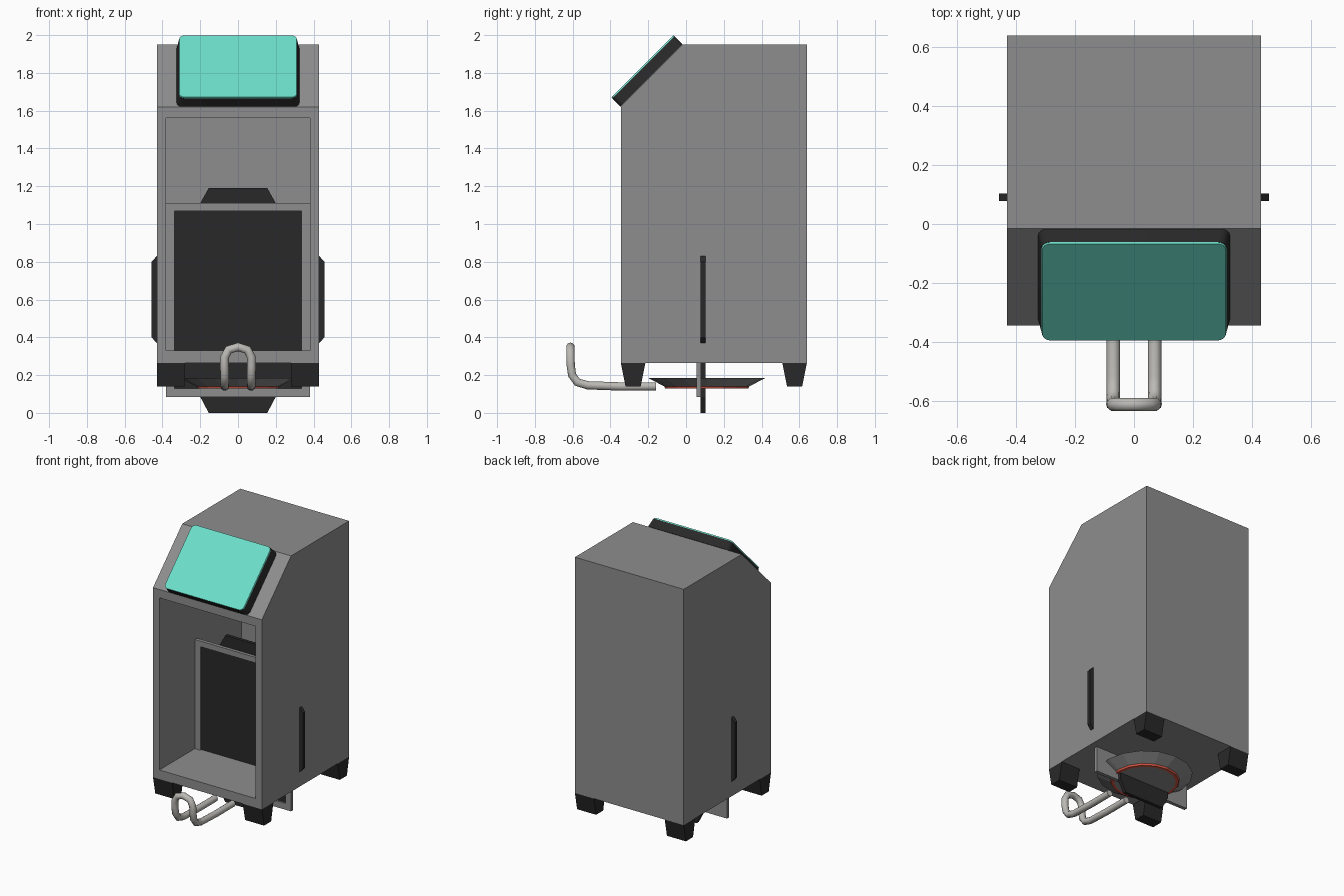
import bpy, bmesh, math
from mathutils import Matrix, Vector

if "Cube" in bpy.data.objects:
    bpy.data.objects.remove(bpy.data.objects["Cube"])


def material(name, rgb):
    m = bpy.data.materials.new(name)
    m.use_nodes = True
    color = (*rgb, 1)
    m.diffuse_color = color
    m.node_tree.nodes["Principled BSDF"].inputs["Base Color"].default_value = color
    return m


GREY = material("casing grey", (0.27, 0.27, 0.27))
DARK = material("dark rubber", (0.022, 0.022, 0.022))
CYAN = material("screen turquoise", (0.15, 0.74, 0.59))
RED = material("heater red", (0.7, 0.1, 0.06))
STEEL = material("polished steel", (0.5, 0.49, 0.46))


def finish(name, bm, *mats):
    bmesh.ops.recalc_face_normals(bm, faces=bm.faces)
    mesh = bpy.data.meshes.new(name)
    bm.to_mesh(mesh)
    bm.free()
    obj = bpy.data.objects.new(name, mesh)
    bpy.context.collection.objects.link(obj)
    for m in mats:
        mesh.materials.append(m)
    return obj


def smooth(obj, degrees):
    bpy.ops.object.select_all(action="DESELECT")
    obj.select_set(True)
    bpy.context.view_layer.objects.active = obj
    bpy.ops.object.shade_smooth_by_angle(angle=math.radians(degrees))


def prism(points, axis, start, end):
    """Extrude an outline along x (outline is y, z) or y (outline is x, z)."""
    bm = bmesh.new()
    place = (lambda a, b: (start, a, b)) if axis == "x" else (lambda a, b: (a, start, b))
    face = bm.faces.new([bm.verts.new(place(a, b)) for a, b in points])
    geom = bmesh.ops.extrude_face_region(bm, geom=[face])["geom"]
    step = Vector((end - start, 0, 0)) if axis == "x" else Vector((0, end - start, 0))
    bmesh.ops.translate(bm, vec=step, verts=[v for v in geom if isinstance(v, bmesh.types.BMVert)])
    bmesh.ops.recalc_face_normals(bm, faces=bm.faces)
    return bm


def recess(bm, face, half_x, low, high, depth):
    """Inset a front face to the given rectangle and push it back."""
    bmesh.ops.inset_individual(bm, faces=[face], thickness=0.02)
    middle = face.calc_center_median().z
    for v in face.verts:
        v.co.x = math.copysign(half_x, v.co.x)
        v.co.z = high if v.co.z > middle else low
    floor = bmesh.ops.extrude_discrete_faces(bm, faces=[face])["faces"][0]
    old = [e for e in bm.edges if e.is_boundary and e not in floor.edges[:]]
    bmesh.ops.translate(bm, vec=(0, depth, 0), verts=floor.verts)
    bmesh.ops.bridge_loops(bm, edges=old + floor.edges[:])
    return floor


def front_face(bm):
    return min(bm.faces, key=lambda f: f.calc_center_median().y + abs(f.normal.y + 1) * 9)


# Casing with sloped brow and open front
bm = prism([(-0.345, 0.265), (0.64, 0.265), (0.64, 1.95), (-0.015, 1.95), (-0.345, 1.62)],
           "x", -0.43, 0.43)
recess(bm, front_face(bm), 0.38, 0.33, 1.56, 0.925)
finish("casing", bm, GREY)

# Framed filter plate standing through the casing floor
bm = prism([(-0.38, 0.085), (0.38, 0.085), (0.38, 1.11), (-0.38, 1.11)], "y", 0.055, 0.08)
panel = recess(bm, front_face(bm), 0.335, 0.13, 1.07, 0.012)
panel.material_index = 1
finish("filter_frame", bm, GREY, DARK)

# Dark crossed brackets with tapered ends behind the frame
upright = [(-0.155, 0), (0.155, 0), (0.2, 0.085), (0.2, 1.11),
           (0.155, 1.19), (-0.155, 1.19), (-0.2, 1.11), (-0.2, 0.085)]
crossbar = [(-0.458, 0.4), (-0.43, 0.37), (0.43, 0.37), (0.458, 0.4),
            (0.458, 0.8), (0.43, 0.83), (-0.43, 0.83), (-0.458, 0.8)]
finish("upright_bracket", prism(upright, "y", 0.077, 0.102), DARK)
finish("cross_bracket", prism(crossbar, "y", 0.078, 0.103), DARK)

# Four tapered feet
foot_profile = [(-0.065, 0.265), (0.065, 0.265), (0.04, 0.14), (-0.04, 0.14)]
for side, sx in (("left", 1), ("right", -1)):
    for end, y in (("front", -0.28), ("back", 0.575)):
        outline = [(y + dy, z) for dy, z in foot_profile]
        finish(f"{end}_{side}_foot", prism(outline, "x", sx * 0.28, sx * 0.43), DARK)

# Screen block with rounded corners, lying on the sloped brow
slope = Matrix.Translation((0, -0.183, 1.787)) @ Matrix.Rotation(math.radians(45), 4, "X")


def screen_slab(name, low, high, half_low, half_high, half_len, mat):
    bm = bmesh.new()
    bmesh.ops.create_cube(bm, size=2)
    upright_edges = [e for e in bm.edges if abs(e.verts[0].co.z - e.verts[1].co.z) > 1]
    bmesh.ops.scale(bm, vec=(half_low, half_len, 1), verts=bm.verts)
    bmesh.ops.bevel(bm, geom=upright_edges, offset=0.03, segments=4, profile=0.5, affect="EDGES")
    for v in bm.verts:
        if v.co.z > 0:
            v.co.x *= half_high / half_low
        v.co.z = high if v.co.z > 0 else low
    bm.transform(slope)
    smooth(finish(name, bm, mat), 30)


screen_slab("screen_housing", -0.002, 0.06, 0.325, 0.313, 0.233, DARK)
screen_slab("screen_glass", 0.06, 0.068, 0.313, 0.311, 0.232, CYAN)

# Heater dish: grey shell, red base band and red lining
bm = bmesh.new()
SIDES = 16
profile = [(0.2, 0.128), (0.22, 0.128), (0.225, 0.14), (0.31, 0.185), (0.3, 0.185), (0.21, 0.142)]
rings = []
for r, z in profile:
    turn = [math.tau * i / SIDES for i in range(SIDES)]
    rings.append([bm.verts.new((r * math.cos(a), 0.11 + r * math.sin(a), z)) for a in turn])
for k in range(len(rings) - 1):
    for i in range(SIDES):
        j = (i + 1) % SIDES
        f = bm.faces.new((rings[k][i], rings[k][j], rings[k + 1][j], rings[k + 1][i]))
        f.material_index = 1 if k in (0, 1, 4) else 0
bm.faces.new(rings[0])
bm.faces.new(rings[-1]).material_index = 1
finish("heater_dish", bm, GREY, RED)

# Bent steel handle: half a path mirrored into a loop
half = [(0.07, -0.16, 0.14), (0.07, -0.35, 0.14), (0.07, -0.52, 0.146), (0.07, -0.575, 0.162),
        (0.07, -0.603, 0.2), (0.072, -0.61, 0.25), (0.07, -0.612, 0.295), (0.05, -0.612, 0.334)]
path = half + [(0, -0.612, 0.349)] + [(-x, y, z) for x, y, z in reversed(half)]
curve = bpy.data.curves.new("handle", "CURVE")
curve.dimensions = "3D"
curve.bevel_depth = 0.023
curve.bevel_resolution = 3
curve.use_fill_caps = True
spline = curve.splines.new("POLY")
spline.points.add(len(path) - 1)
for p, co in zip(spline.points, path):
    p.co = (*co, 1)
spline.use_smooth = True
curve.materials.append(STEEL)
handle = bpy.data.objects.new("handle", curve)
bpy.context.collection.objects.link(handle)
